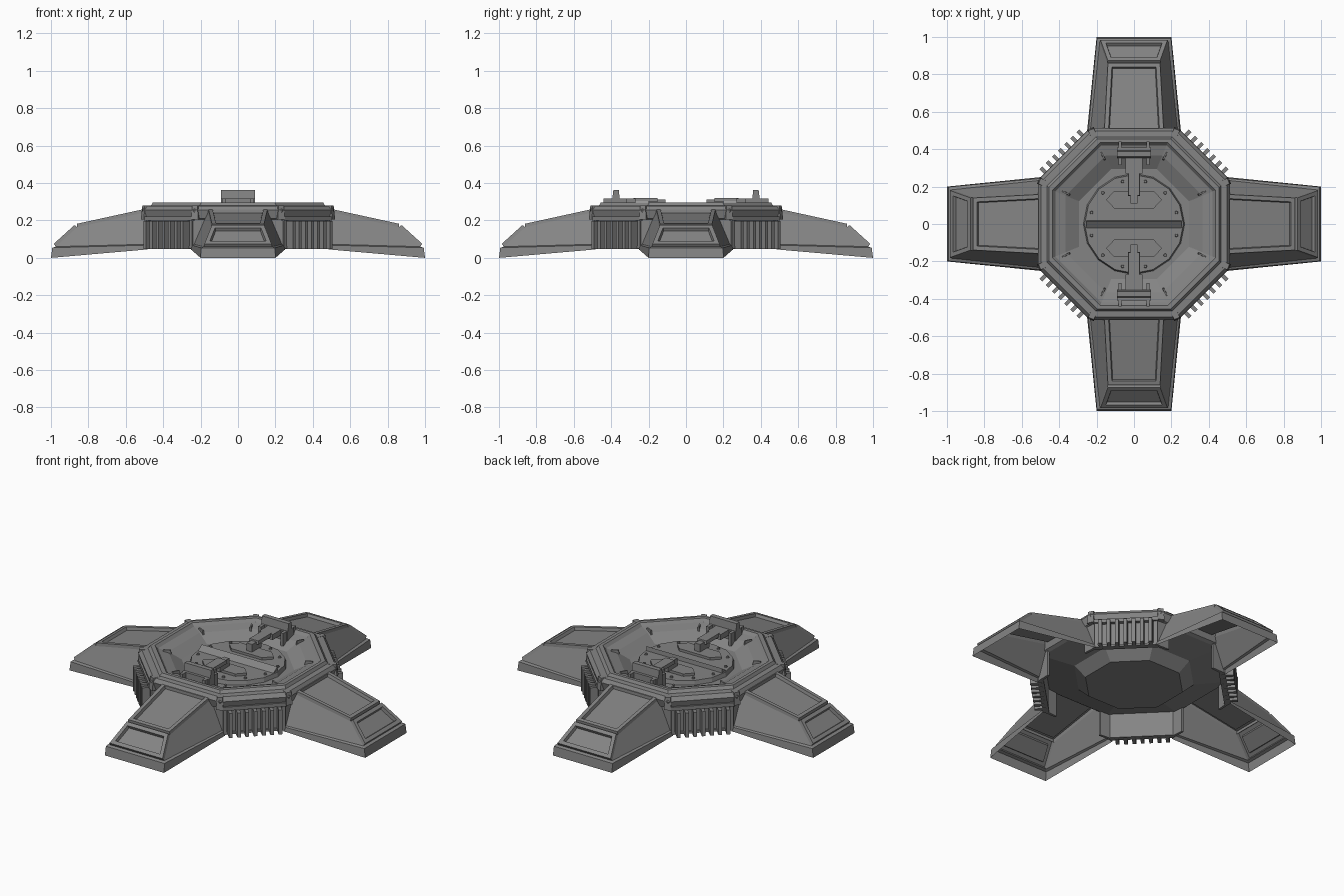
import bpy, bmesh, math
from mathutils import Matrix, Vector

cube = bpy.data.objects.get("Cube")
if cube:
    bpy.data.objects.remove(cube, do_unlink=True)

metal = bpy.data.materials.new("grey metal")
metal.use_nodes = True
grey = (0.23, 0.23, 0.23, 1)
metal.diffuse_color = grey
metal.node_tree.nodes["Principled BSDF"].inputs["Base Color"].default_value = grey


def turn(degrees):
    return Matrix.Rotation(math.radians(degrees), 4, 'Z')


def finish(bm, name, matrix=Matrix()):
    bm.transform(matrix)
    mesh = bpy.data.meshes.new(name)
    bm.to_mesh(mesh)
    bm.free()
    mesh.materials.append(metal)
    obj = bpy.data.objects.new(name, mesh)
    bpy.context.collection.objects.link(obj)
    return obj


def box(name, x, y, z, matrix=Matrix(), taper=(1, 1)):
    """Box from three (low, high) ranges; taper scales the top in x and y."""
    bm = bmesh.new()
    bmesh.ops.create_cube(bm, size=1)
    for v in bm.verts:
        kx, ky = taper if v.co.z > 0 else (1, 1)
        v.co = Vector(((x[0] + x[1]) / 2 + v.co.x * kx * (x[1] - x[0]),
                       (y[0] + y[1]) / 2 + v.co.y * ky * (y[1] - y[0]),
                       z[1] if v.co.z > 0 else z[0]))
    return finish(bm, name, matrix)


def disc(name, radius, top_radius, z, sides, centre=(0, 0)):
    bm = bmesh.new()
    bmesh.ops.create_cone(bm, cap_ends=True, segments=sides, radius1=radius,
                          radius2=top_radius, depth=z[1] - z[0])
    return finish(bm, name, Matrix.Translation((centre[0], centre[1], (z[0] + z[1]) / 2)))


def prism(name, points, offset, matrix=Matrix()):
    """Extrude a flat outline of 3D points along an offset."""
    bm = bmesh.new()
    face = bm.faces.new([bm.verts.new(p) for p in points])
    extruded = bmesh.ops.extrude_face_region(bm, geom=[face], use_keep_orig=True)["geom"]
    bmesh.ops.translate(bm, vec=Vector(offset),
                        verts=[g for g in extruded if isinstance(g, bmesh.types.BMVert)])
    bmesh.ops.recalc_face_normals(bm, faces=bm.faces)
    return finish(bm, name, matrix)


# Octagonal hub: rings of (apothem, half side, height) from underside to bowl floor
hub_rings = [(.26, .108, .10), (.32, .132, .16), (.48, .215, .20), (.5, .23, .21),
             (.512, .235, .255), (.497, .225, .278), (.465, .205, .28),
             (.455, .195, .297), (.435, .18, .297), (.42, .174, .28),
             (.365, .151, .266), (.295, .122, .225)]
bm = bmesh.new()
rings = []
for a, w, z in hub_rings:
    rings.append([bm.verts.new(turn(90 * k) @ Vector((a, s * w, z)))
                  for k in range(4) for s in (-1, 1)])
for low, high in zip(rings, rings[1:]):
    for i in range(8):
        j = (i + 1) % 8
        bm.faces.new((low[i], low[j], high[j], high[i]))
bm.faces.new(rings[0][::-1])
bm.faces.new(rings[-1])
finish(bm, "hub")

# Hollow legs with raised frames around sunken panels
inner = [(.252, .485, .045), (.245, .485, .068), (.235, .485, .073), (.162, .485, .246)]
outer = [(.2, 1, 0), (.198, .993, .054), (.183, .975, .06), (.142, .86, .164)]
for k, side in enumerate(("front", "left", "back", "right")):
    bm = bmesh.new()

    def row(points, s):
        return [bm.verts.new((s * x, -r, z)) for x, r, z in points]

    il, ol, ir, orr = row(inner, 1), row(outer, 1), row(inner, -1), row(outer, -1)
    for i in range(3):
        bm.faces.new((il[i], il[i + 1], ol[i + 1], ol[i]))
        bm.faces.new((ir[i], orr[i], orr[i + 1], ir[i + 1]))
        end = bm.faces.new((ol[i], ol[i + 1], orr[i + 1], orr[i]))
    top = bm.faces.new((il[3], ir[3], orr[3], ol[3]))
    bm.normal_update()
    bmesh.ops.recalc_face_normals(bm, faces=bm.faces)
    if top.normal.z < 0:
        bmesh.ops.reverse_faces(bm, faces=bm.faces)
    for thickness, depth in ((.003, .018), (.022, 0), (.005, -.018)):
        bmesh.ops.inset_individual(bm, faces=[top, end], thickness=thickness,
                                   depth=depth, use_even_offset=True)
    finish(bm, side + "_leg", turn(90 * k))

# Diagonal vents: wall, frame and ribs, with angled cheeks running into the legs
for k in range(4):
    m = turn(45 + 90 * k)
    box("vent_wall", (.487, .508), (-.17, .17), (.05, .215), m)
    box("vent_top_frame", (.5, .53), (-.18, .18), (.2, .222), m)
    box("vent_sill", (.5, .52), (-.17, .17), (.05, .063), m)
    for s in (-1, 1):
        box("vent_side_frame", (.487, .522), sorted((s * .155, s * .175)), (.05, .215), m)
        prism("vent_cheek", [(.518, s * .172, .05), (.46, s * .235, .05),
                             (.45, s * .226, .05), (.495, s * .172, .05)], (0, 0, .17), m)
        corner = turn(90 * k + 45 + s * 20.5)
        box("corner_clamp", (.49, .562), (-.02, .02), (.205, .28), corner, (.8, .8))
        box("bowl_gusset", (.37, .43), (-.006, .006), (.22, .283), corner, (.7, .7))
    for i in range(7):
        y = (i - 3) * .0465
        box("vent_rib", (.5, .565), (y - .01, y + .01), (.048, .198), m)

# Round deck with a bevelled edge and bolts
disc("deck", .272, .264, (.22, .25), 16)
for i in range(12):
    angle = math.radians(15 + 30 * i)
    disc("deck_bolt", .01, .007, (.245, .259), 8,
         (.235 * math.cos(angle), .235 * math.sin(angle)))

# Sloping divider across the deck
prism("deck_divider", [(-.255, -.025, .248), (-.255, .015, .276), (-.255, .018, .248)],
      (.51, 0, 0))

# Hexagonal pads and two opposed clamps reaching over the deck
hexagon = [(.15, 0), (.105, .047), (-.105, .047), (-.15, 0), (-.105, -.047), (.105, -.047)]
for k in range(2):
    m = turn(180 * k)
    prism("deck_pad", [(x, y + .13, .245) for x, y in hexagon], (0, 0, .02), m)
    box("clamp_foot", (-.09, .09), (.35, .41), (.26, .318), m)
    box("clamp_block", (-.09, .09), (.352, .396), (.3, .363), m, (1, .65))
    box("clamp_neck", (-.045, .045), (.27, .36), (.285, .318), m)
    box("clamp_arm", (-.033, .033), (.15, .285), (.3, .32), m, (.9, .95))
    box("clamp_tip", (-.018, .018), (.11, .2), (.262, .312), m)
    for s in (-1, 1):
        box("clamp_side_rail", sorted((s * .066, s * .084)), (.315, .44), (.24, .318), m)
